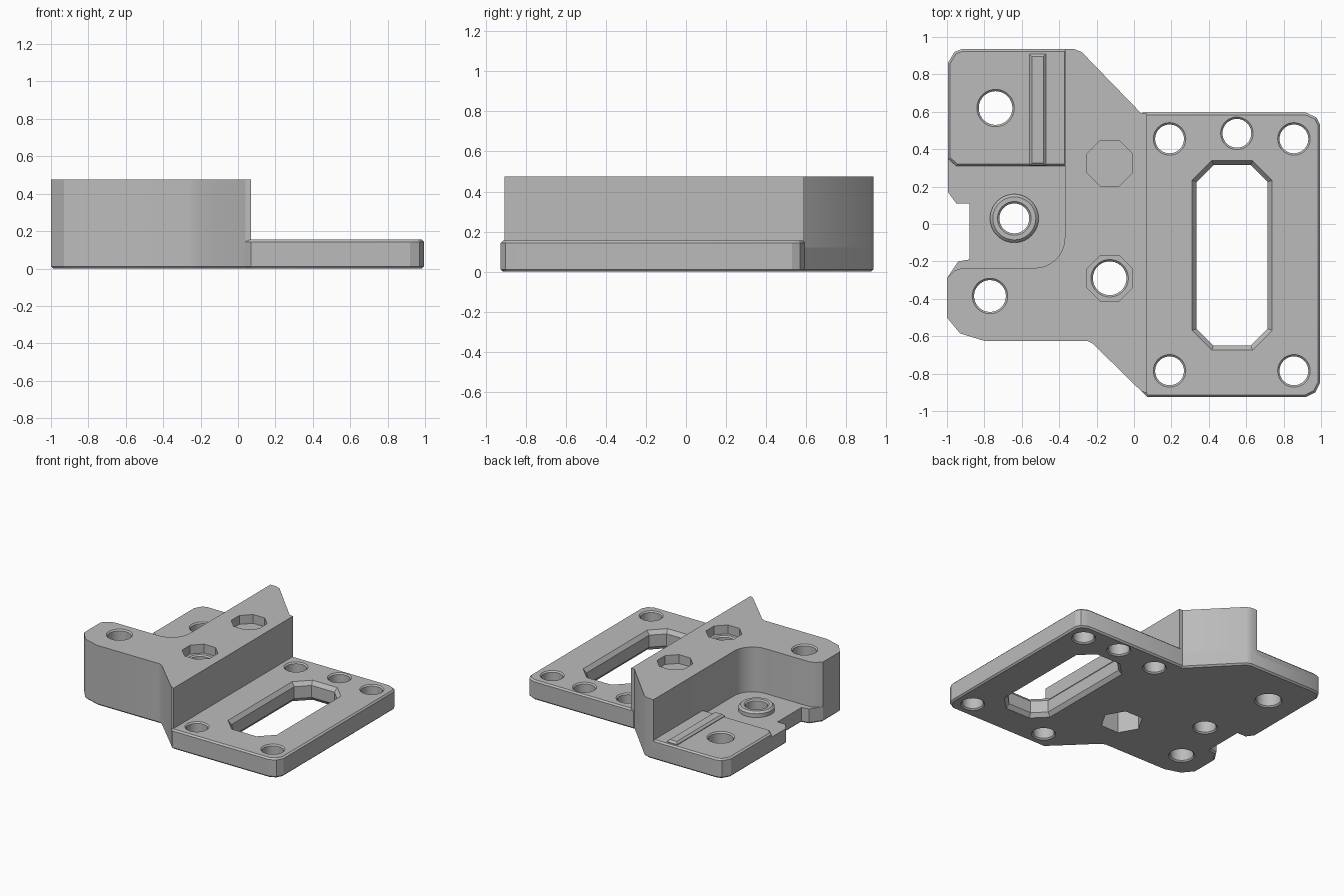
import bpy, bmesh
from math import pi, cos, sin

cube = bpy.data.objects.get("Cube")
if cube:
    bpy.data.objects.remove(cube, do_unlink=True)

grey = bpy.data.materials.new("machined_grey")
grey.use_nodes = True
grey.diffuse_color = (0.5, 0.5, 0.5, 1)
grey.node_tree.nodes["Principled BSDF"].inputs["Base Color"].default_value = grey.diffuse_color


def finish(name, bm):
    bmesh.ops.recalc_face_normals(bm, faces=bm.faces)
    mesh = bpy.data.meshes.new(name)
    bm.to_mesh(mesh)
    bm.free()
    mesh.materials.append(grey)
    obj = bpy.data.objects.new(name, mesh)
    bpy.context.collection.objects.link(obj)
    return obj


def prism(name, outline, z0, z1, low=0.0, high=0.0):
    """Extruded outline with optional chamfers on its lower and upper rims."""
    bm = bmesh.new()
    bottom = [bm.verts.new((x, y, z0)) for x, y in outline]
    face = bm.faces.new(bottom)
    ext = bmesh.ops.extrude_face_region(bm, geom=[face])
    for v in ext["geom"]:
        if isinstance(v, bmesh.types.BMVert):
            v.co.z = z1
    for z, width in ((z0, low), (z1, high)):
        if width:
            rim = [e for e in bm.edges if all(abs(v.co.z - z) < 1e-5 for v in e.verts)]
            bmesh.ops.bevel(bm, geom=rim, offset=width, segments=1, affect='EDGES')
    return finish(name, bm)


def stack(name, x, y, rings, sides=40, turn=0.0):
    """Solid made of rings (height, radius) around a vertical axis."""
    bm = bmesh.new()
    loops = [[bm.verts.new((x + r * cos(turn + 2 * pi * i / sides),
                            y + r * sin(turn + 2 * pi * i / sides), z))
              for i in range(sides)] for z, r in rings]
    for a, b in zip(loops, loops[1:]):
        for i in range(sides):
            j = (i + 1) % sides
            bm.faces.new((a[i], a[j], b[j], b[i]))
    bm.faces.new(loops[0])
    bm.faces.new(loops[-1])
    return finish(name, bm)


def cut(parts, cutter):
    for part in parts:
        mod = part.modifiers.new("cut", 'BOOLEAN')
        mod.operation, mod.solver, mod.object = 'DIFFERENCE', 'EXACT', cutter
        bpy.context.view_layer.objects.active = part
        bpy.ops.object.modifier_apply(modifier=mod.name)
    bpy.data.objects.remove(cutter, do_unlink=True)


def drill(parts, x, y, r, top):
    """Through hole with a small chamfer at both ends."""
    cut(parts, stack("hole_cutter", x, y, [(-0.02, r + 0.03), (0.01, r),
                                           (top - 0.01, r), (top + 0.02, r + 0.03)]))


def clipped(x0, x1, y0, y1, c):
    return [(x0 + c, y0), (x1 - c, y0), (x1, y0 + c), (x1, y1 - c),
            (x1 - c, y1), (x0 + c, y1), (x0, y1 - c), (x0, y0 + c)]


PLATE, FLOOR, TOP = 0.155, 0.12, 0.475

# Edges shared by the base and the tall block
back_slope = [(0.04, 0.59), (-0.28, 0.92), (-0.32, 0.935)]
front_slope = [(-1, -0.29), (-1, -0.5), (-0.93, -0.585), (-0.8, -0.625),
               (-0.25, -0.625), (-0.22, -0.64), (0.04, -0.895)]

# Low floor on the right-hand side of the model, with an edge notch
base = prism("base_floor", [(0.06, -0.9), (0.06, 0.58)] + back_slope +
             [(-0.92, 0.935), (-0.96, 0.92), (-0.995, 0.86), (-0.995, 0.17),
              (-0.95, 0.11), (-0.88, 0.11), (-0.88, -0.19), (-0.94, -0.2)] + front_slope,
             0, FLOOR, low=0.012)

# Flat mounting plate
plate = prism("mounting_plate", [(0.07, -0.925), (0.92, -0.925), (0.97, -0.9), (0.995, -0.85),
                                 (0.995, 0.53), (0.975, 0.57), (0.92, 0.595), (0.045, 0.595),
                                 (-0.05, 0.5), (-0.05, -0.7), (0.04, -0.895)],
              0, PLATE, low=0.012, high=0.012)

# Tall block with a rounded inner corner
arc = [(-0.53 + 0.16 * cos(a * pi / 16), -0.075 - 0.16 * sin(a * pi / 16)) for a in range(9)]
block = prism("tall_block", [(0.07, -0.905), (0.07, 0.59)] + back_slope +
              [(-0.37, 0.935)] + arc + [(-0.92, -0.235), (-0.96, -0.25)] + front_slope,
              0.012, TOP)

# Raised pad with a narrow rib, and a boss around the floor hole
pad = prism("raised_pad", [(-0.36, 0.31), (-0.36, 0.935), (-0.92, 0.935), (-0.96, 0.92),
                           (-0.995, 0.86), (-0.995, 0.35), (-0.95, 0.31)],
            0.1, PLATE, high=0.012)
rib = prism("pad_rib", [(-0.56, 0.312), (-0.47, 0.312), (-0.47, 0.91), (-0.56, 0.91)],
            0.13, PLATE + 0.02, high=0.015)
boss = stack("hole_boss", -0.64, 0.03, [(0.1, 0.13), (0.15, 0.13), (0.165, 0.115)])

# Window with chamfered rims
prism_window = prism("window_cutter", clipped(0.335, 0.715, -0.65, 0.315, 0.09), -0.1, 0.3)
cut([plate], prism_window)
for z0, z1, lo, hi in ((PLATE - 0.03, PLATE + 0.03, 0, 0.06), (-0.03, 0.03, 0.06, 0)):
    bm = bmesh.new()
    rims = []
    for z, grow in ((z0, lo), (z1, hi)):
        grown = clipped(0.335 - grow / 2 * 1.6, 0.715 + grow / 2 * 1.6,
                        -0.65 - grow / 2 * 1.6, 0.315 + grow / 2 * 1.6, 0.09 + grow / 2)
        rims.append([bm.verts.new((x, y, z)) for x, y in grown])
    for i in range(8):
        j = (i + 1) % 8
        bm.faces.new((rims[0][i], rims[0][j], rims[1][j], rims[1][i]))
    bm.faces.new(rims[0])
    bm.faces.new(rims[1])
    cut([plate], finish("rim_cutter", bm))

# Bolt holes
for x, y in ((0.19, 0.455), (0.55, 0.485), (0.855, 0.455), (0.19, -0.785), (0.855, -0.785)):
    drill([plate], x, y, 0.077, PLATE)
drill([base, pad], -0.74, 0.62, 0.09, PLATE)
drill([base, boss], -0.64, 0.03, 0.08, 0.165)
drill([base, block], -0.77, -0.385, 0.085, TOP)

# Octagonal pockets in the block, one with a through hole and a hexagonal nut recess below
for y in (0.325, -0.29):
    cut([block], stack("pocket_cutter", -0.13, y, [(TOP - 0.07, 0.132), (TOP + 0.1, 0.132)],
                       sides=8, turn=pi / 8))
drill([base, block, plate], -0.13, -0.29, 0.09, TOP - 0.07)
cut([base, block, plate], stack("nut_cutter", -0.13, -0.29, [(-0.1, 0.155), (0.2, 0.155)], sides=6))

for obj in (base, plate, block, pad, rib, boss):
    bpy.ops.object.select_all(action='DESELECT')
    obj.select_set(True)
    bpy.context.view_layer.objects.active = obj
    bpy.ops.object.shade_smooth_by_angle(angle=pi / 7)
